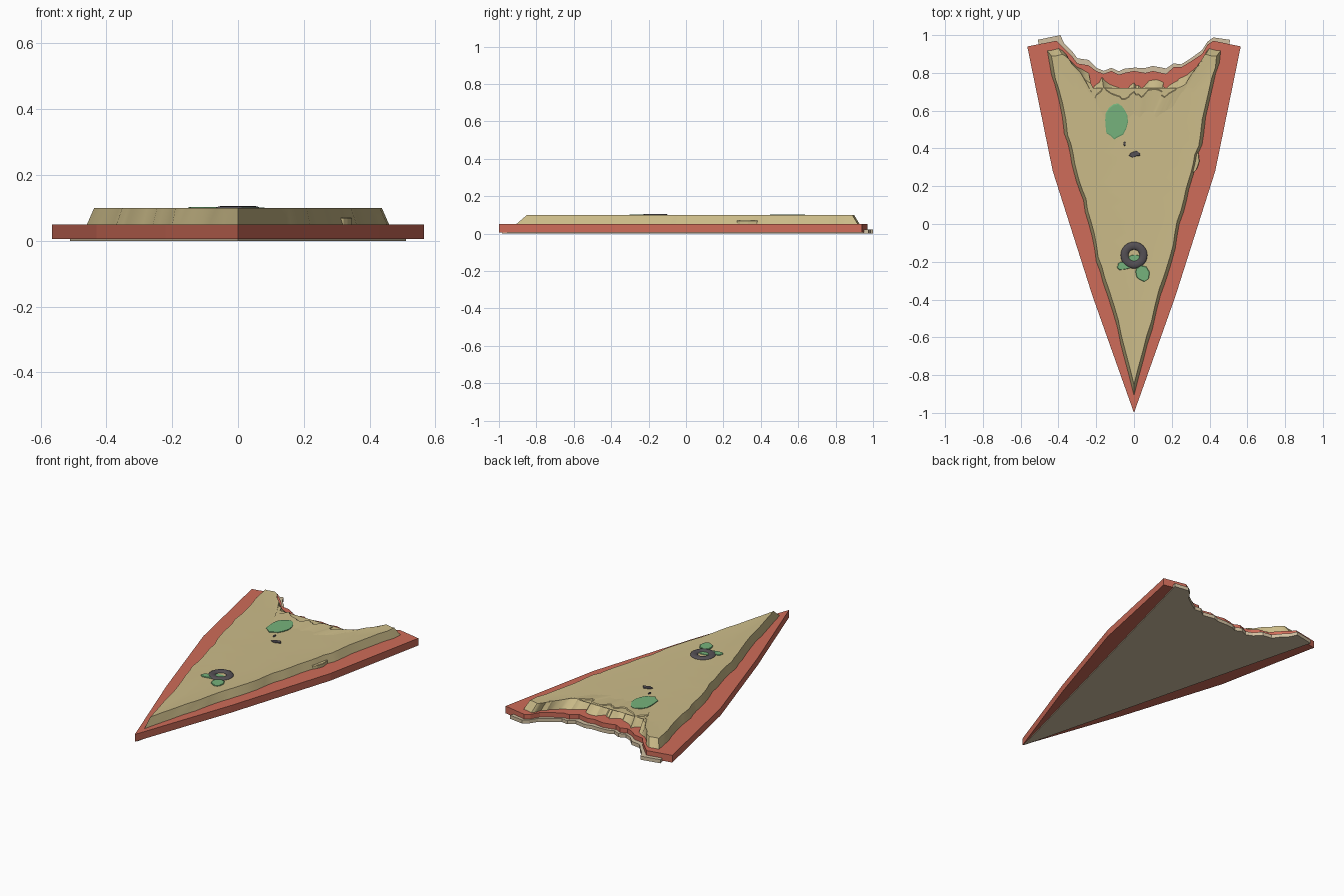
import bpy
import bmesh
import math
import random
from mathutils import Vector

random.seed(4)
if "Cube" in bpy.data.objects:
    bpy.data.objects.remove(bpy.data.objects["Cube"])


def material(name, rgb):
    mat = bpy.data.materials.new(name)
    mat.use_nodes = True
    mat.diffuse_color = (*rgb, 1)
    mat.node_tree.nodes["Principled BSDF"].inputs["Base Color"].default_value = (*rgb, 1)
    return mat


RED = material("sauce red", (0.62, 0.15, 0.10))
CHEESE = material("cheese yellow", (0.60, 0.50, 0.25))
DOUGH = material("dough tan", (0.64, 0.53, 0.36))
GREEN = material("pepper green", (0.18, 0.45, 0.20))
OLIVE = material("olive grey", (0.09, 0.08, 0.09))


def loft(name, rings, mat, smooth=None):
    """Join stacked rings of equal length and cap both ends."""
    bm = bmesh.new()
    rows = [[bm.verts.new(p) for p in ring] for ring in rings]
    n = len(rows[0])
    for low, high in zip(rows, rows[1:]):
        for i in range(n):
            j = (i + 1) % n
            bm.faces.new((low[i], low[j], high[j], high[i]))
    caps = [bm.faces.new(rows[0][::-1]), bm.faces.new(rows[-1])]
    bmesh.ops.triangulate(bm, faces=caps)
    bmesh.ops.recalc_face_normals(bm, faces=bm.faces)
    mesh = bpy.data.meshes.new(name)
    bm.to_mesh(mesh)
    bm.free()
    obj = bpy.data.objects.new(name, mesh)
    bpy.context.collection.objects.link(obj)
    mesh.materials.append(mat)
    if smooth:
        bpy.ops.object.select_all(action="DESELECT")
        obj.select_set(True)
        bpy.context.view_layer.objects.active = obj
        bpy.ops.object.shade_smooth_by_angle(angle=math.radians(smooth))
    return obj


def level(points, z):
    return [(x, y, z) for x, y in points]


def slice_outline(tip, side, bite):
    """Tip, right side, bitten back edge from right to left, mirrored left side."""
    return [(0, tip)] + side + bite + [(-x, y) for x, y in reversed(side)]


def ragged(points, steps, amount):
    """Split every edge and jitter the new points."""
    out = []
    for i, p in enumerate(points):
        a, b = Vector(p), Vector(points[(i + 1) % len(points)])
        out.append(tuple(a))
        for s in range(1, steps):
            q = a.lerp(b, s / steps)
            k = amount * min(1, max(0, q.y + 0.95) * 2)
            out.append((q.x + random.uniform(-k, k), q.y + random.uniform(-k, k)))
    return out


# Bitten back edge shared by the dough and the sauce
BITE = [(0.42, 0.97), (0.39, 0.95), (0.36, 0.90), (0.30, 0.86), (0.25, 0.83),
        (0.21, 0.83), (0.17, 0.795), (0.10, 0.81), (0.06, 0.80), (0, 0.81),
        (-0.05, 0.80), (-0.08, 0.79), (-0.12, 0.81), (-0.16, 0.795), (-0.2, 0.81),
        (-0.24, 0.84), (-0.3, 0.85), (-0.33, 0.89), (-0.37, 0.93), (-0.41, 0.97)]

# Dough base: straight sides, poking out slightly past the sauce at the back
dough_bite = [(x, y + random.uniform(0.014, 0.03)) for x, y in BITE]
dough = slice_outline(-0.985, [(0.51, 0.975)], dough_bite)
dough[dough.index(dough_bite[-1])] = (-0.39, 1.0)
loft("dough_base", [level(dough, 0), level(dough, 0.022)], DOUGH)

# Sauce layer: bowed sides
sauce = slice_outline(-1.0, [(0.22, -0.38), (0.43, 0.28), (0.565, 0.94)], BITE)
loft("sauce_layer", [level(sauce, 0.006), level(sauce, 0.05)], RED)

# Cheese layer: ragged skirt, sloping rim and slightly sunken middle
cheese_bite = [(0.40, 0.93), (0.38, 0.90), (0.34, 0.84), (0.28, 0.79), (0.23, 0.76),
               (0.17, 0.72), (0.14, 0.76), (0.08, 0.76), (0.04, 0.72), (0, 0.75),
               (-0.05, 0.71), (-0.10, 0.73), (-0.17, 0.78), (-0.22, 0.71),
               (-0.24, 0.80), (-0.30, 0.83), (-0.36, 0.90), (-0.40, 0.93)]
cheese_side = [(0.07, -0.64), (0.14, -0.38), (0.20, -0.2), (0.24, 0.0), (0.29, 0.18),
               (0.33, 0.32), (0.37, 0.48), (0.42, 0.74), (0.46, 0.92)]
skirt = ragged(slice_outline(-0.91, cheese_side, cheese_bite), 3, 0.007)


def shrink(points, k, drop):
    """Scale towards the middle and pull the bitten edge forward."""
    out = []
    for x, y in points:
        pull = drop if abs(x) < 0.3 and y > 0.6 else 0
        out.append((x * k, 0.3 + (y - 0.3) * k - pull))
    return out


loft("cheese_layer", [level(skirt, 0.048), level(shrink(skirt, 0.95, 0.03), 0.1),
                      level(shrink(skirt, 0.7, 0.03), 0.095)], CHEESE, 30)


def blob(name, x, y, rx, ry, z0, z1, mat, turn=0, sides=16, wobble=0.0):
    """Flat rounded piece with a bevelled upper edge."""
    radii = [1 + random.uniform(-wobble, wobble) for _ in range(sides)]

    def ring(k, z):
        pts = []
        for i, r in enumerate(radii):
            a = math.tau * i / sides
            u, v = rx * r * k * math.cos(a), ry * r * k * math.sin(a)
            pts.append((x + u * math.cos(turn) - v * math.sin(turn),
                        y + u * math.sin(turn) + v * math.cos(turn), z))
        return pts
    return loft(name, [ring(1, z0), ring(1, z1 - 0.002), ring(0.93, z1)], mat)


# Green pepper pieces
blob("pepper_large", -0.095, 0.545, 0.06, 0.093, 0.09, 0.102, GREEN, -0.1, wobble=0.06)
blob("pepper_right", 0.045, -0.262, 0.035, 0.043, 0.09, 0.101, GREEN, 0.2, wobble=0.1)
blob("pepper_left", -0.05, -0.22, 0.042, 0.022, 0.09, 0.1, GREEN, 0.2, wobble=0.15)
blob("pepper_under_ring", 0.005, -0.185, 0.04, 0.022, 0.09, 0.098, GREEN)

# Olive scraps poking through the cheese
blob("olive_scrap", 0.012, 0.37, 0.03, 0.018, 0.09, 0.1, OLIVE, sides=9, wobble=0.5)
blob("olive_crumb", -0.05, 0.425, 0.006, 0.013, 0.09, 0.1, OLIVE, sides=6)

# Cheese lump spilling over the side
blob("cheese_lump", 0.315, 0.335, 0.03, 0.06, 0.045, 0.07, CHEESE, -0.1, wobble=0.08)

# Olive ring
bpy.ops.mesh.primitive_torus_add(location=(0, -0.165, 0.094), major_radius=0.05,
                                 minor_radius=0.021, major_segments=32, minor_segments=12)
ring = bpy.context.object
ring.name = "olive_ring"
ring.scale.z = 0.55
ring.data.materials.append(OLIVE)
bpy.ops.object.shade_smooth_by_angle(angle=math.radians(60))
